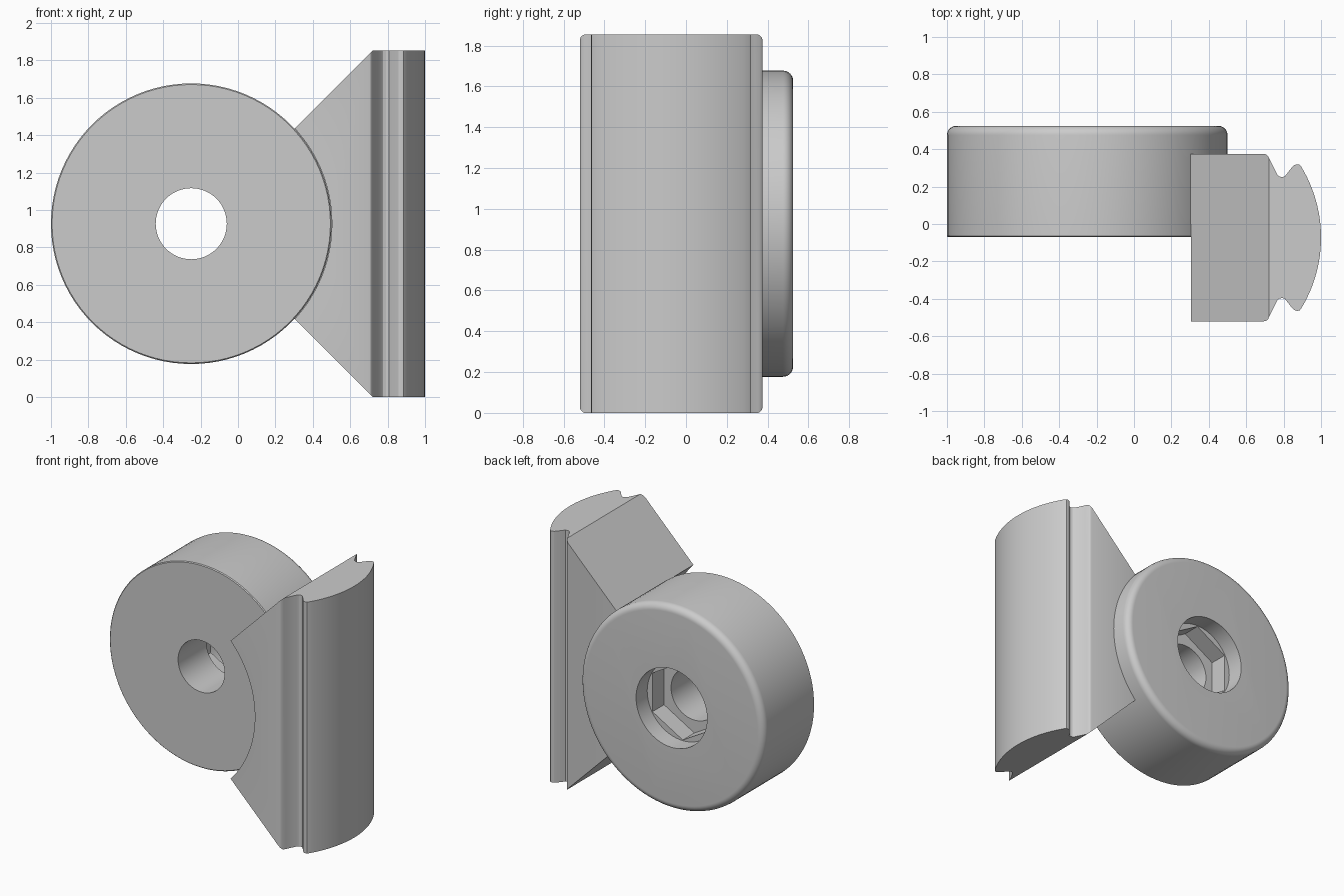
import bpy, bmesh, math
from mathutils import Vector, Matrix

cube = bpy.data.objects.get("Cube")
if cube:
    bpy.data.objects.remove(cube, do_unlink=True)

CX, CZ, R = -0.25, 0.927, 0.75      # wheel centre and radius
FRONT, BACK = -0.07, 0.525          # wheel faces
HEIGHT, MID_Y = 1.854, -0.0725      # rail height and its mirror plane

grey = bpy.data.materials.new("plain_grey")
grey.use_nodes = True
GREY = (0.6, 0.6, 0.6, 1)
grey.diffuse_color = GREY
grey.node_tree.nodes["Principled BSDF"].inputs["Base Color"].default_value = GREY


def make_object(name, bm):
    bmesh.ops.recalc_face_normals(bm, faces=bm.faces)
    mesh = bpy.data.meshes.new(name)
    bm.to_mesh(mesh)
    bm.free()
    mesh.materials.append(grey)
    obj = bpy.data.objects.new(name, mesh)
    bpy.context.collection.objects.link(obj)
    return obj


def lathe(name, profile, steps):
    """Spin (radius, y) points, both ends on the axis, about the wheel axle."""
    bm = bmesh.new()
    verts = [bm.verts.new((CX, y, CZ + r)) for r, y in profile]
    edges = [bm.edges.new(pair) for pair in zip(verts, verts[1:])]
    bmesh.ops.spin(bm, geom=verts + edges, cent=(CX, 0, CZ), axis=(0, 1, 0),
                   angle=math.tau, steps=steps, use_duplicate=False)
    bmesh.ops.remove_doubles(bm, verts=bm.verts, dist=1e-5)
    bmesh.ops.dissolve_limit(bm, angle_limit=0.001, verts=bm.verts, edges=bm.edges)
    return make_object(name, bm)


def plug(name, radius, y0, y1, sides):
    return lathe(name, [(0, y0), (radius, y0), (radius, y1), (0, y1)], sides)


def cut(target, cutter):
    mod = target.modifiers.new("cut", 'BOOLEAN')
    mod.operation, mod.solver, mod.object = 'DIFFERENCE', 'EXACT', cutter
    bpy.context.view_layer.objects.active = target
    bpy.ops.object.modifier_apply(modifier=mod.name)
    bpy.data.objects.remove(cutter, do_unlink=True)


def smooth(obj):
    bpy.ops.object.select_all(action='DESELECT')
    obj.select_set(True)
    bpy.context.view_layer.objects.active = obj
    bpy.ops.object.shade_smooth_by_angle(angle=math.radians(25))


# Wheel: rounded back rim, tiny front chamfer
FILLET = 0.05
rim = [(R - FILLET + FILLET * math.cos(a), BACK - FILLET + FILLET * math.sin(a))
       for a in (i * math.pi / 16 for i in range(9))]
wheel = lathe("wheel", [(0, FRONT), (R - 0.006, FRONT), (R, FRONT + 0.006)]
              + rim + [(0, BACK)], 96)

# Axle hole, hexagonal nut pocket and round counterbore
cut(wheel, plug("axle_cutter", 0.19, -0.3, 0.8, 64))
cut(wheel, plug("nut_cutter", 0.285, BACK - 0.265, 0.8, 6))
cut(wheel, plug("bore_cutter", 0.29, BACK - 0.13, 0.8, 64))
smooth(wheel)

# Rail bracket: half of the plan outline, mirrored, then extruded upward
half = [(0.302, 0.4475), (0.695, 0.4475), (0.708, 0.444), (0.718, 0.434),
        (0.729, 0.41), (0.765, 0.338), (0.776, 0.327), (0.79, 0.323),
        (0.806, 0.327), (0.845, 0.376), (0.858, 0.388), (0.872, 0.392),
        (0.885, 0.39), (0.893, 0.381)]
tip_x, tip_y = half[-1]
sag = 1.0 - tip_x
arc_r = (tip_y ** 2 + sag ** 2) / (2 * sag)
tip_a = math.asin(tip_y / arc_r)
arc = [(1.0 - arc_r + arc_r * math.cos(a), arc_r * math.sin(a))
       for a in (tip_a * (1 - i / 12) for i in range(1, 24))]
outline = half + arc + [(x, -y) for x, y in reversed(half)]

bm = bmesh.new()
base = bm.faces.new([bm.verts.new((x, MID_Y + y, 0)) for x, y in outline])
top = bmesh.ops.extrude_face_region(bm, geom=[base])["geom"]
bmesh.ops.translate(bm, vec=(0, 0, HEIGHT),
                    verts=[v for v in top if isinstance(v, bmesh.types.BMVert)])

# Slope the arm at 45 degrees above and below
for z, direction in ((HEIGHT, 1), (0, -1)):
    res = bmesh.ops.bisect_plane(bm, geom=bm.verts[:] + bm.edges[:] + bm.faces[:],
                                 plane_co=(0.722, 0, z), plane_no=(-1, 0, direction),
                                 clear_outer=True)
    edges = [e for e in res["geom_cut"] if isinstance(e, bmesh.types.BMEdge)]
    bmesh.ops.holes_fill(bm, edges=edges, sides=0)
bracket = make_object("rail_bracket", bm)

# Round clearance in front of the wheel
cut(bracket, plug("clearance_cutter", R + 0.002, -0.8, 0.0, 96))
smooth(bracket)
